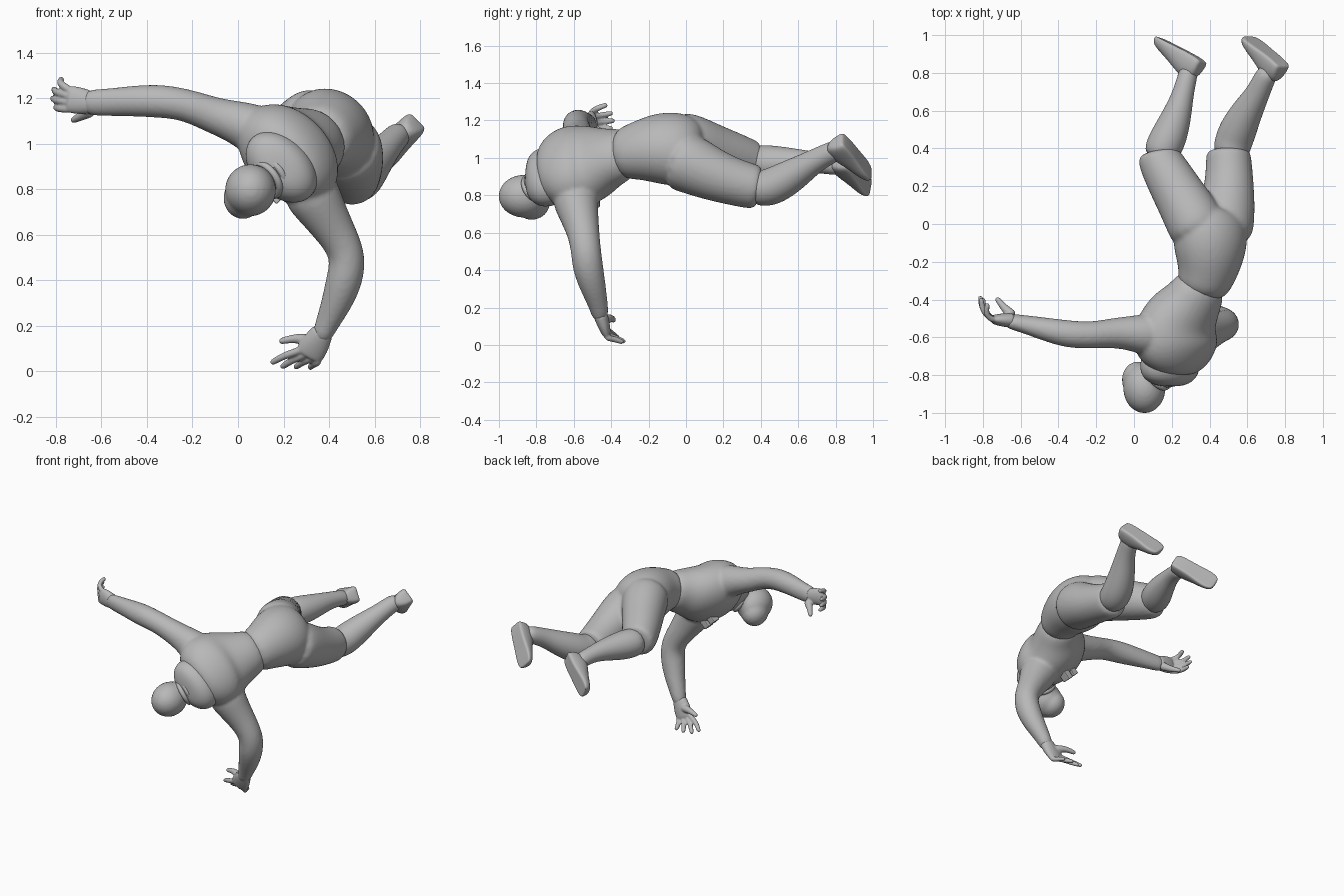
import bpy, bmesh
from math import cos, sin, pi
from mathutils import Vector, Matrix

old = bpy.data.objects.get("Cube")
if old:
    bpy.data.objects.remove(old, do_unlink=True)

SIDES = 14
LEFT = Vector((0.7, 0, -0.7))      # the body's own left, since the torso is rolled
BACK = Vector((0.7, 0, 0.7))

clay = bpy.data.materials.new("clay_grey")
clay.use_nodes = True
grey = (0.48, 0.48, 0.48, 1)
clay.diffuse_color = grey
clay.node_tree.nodes["Principled BSDF"].inputs["Base Color"].default_value = grey


def loft(bm, sections, side=LEFT, flat=-1.0):
    """Closed tube through (x, y, z, half width[, half depth]) sections."""
    centres = [Vector(s[:3]) for s in sections]
    rings = []
    for i, s in enumerate(sections):
        ahead = centres[min(i + 1, len(centres) - 1)]
        behind = centres[max(i - 1, 0)]
        along = (ahead - behind).normalized()
        across = (side - along * side.dot(along)).normalized()
        up = along.cross(across)
        ring = []
        for k in range(SIDES):
            angle = 2 * pi * k / SIDES
            offset = across * cos(angle) * s[3] + up * max(sin(angle), flat) * s[-1]
            ring.append(bm.verts.new(centres[i] + offset * 1.03))
        rings.append(ring)
    for lower, upper in zip(rings, rings[1:]):
        for k in range(SIDES):
            n = (k + 1) % SIDES
            bm.faces.new((lower[k], lower[n], upper[n], upper[k]))
    bm.faces.new(rings[0][::-1])
    bm.faces.new(rings[-1])


def ball(bm, centre, size):
    matrix = Matrix.Translation(centre) @ Matrix.Diagonal((*size, 1))
    bmesh.ops.create_uvsphere(bm, u_segments=20, v_segments=12, radius=1, matrix=matrix)


def finish(name, bm, voxel=None, relax=3, subdivide=True):
    """Turn the bmesh into an object; a voxel size fuses its parts together."""
    bmesh.ops.recalc_face_normals(bm, faces=bm.faces)
    mesh = bpy.data.meshes.new(name)
    bm.to_mesh(mesh)
    bm.free()
    mesh.materials.append(clay)
    obj = bpy.data.objects.new(name, mesh)
    bpy.context.collection.objects.link(obj)
    if subdivide:
        mesh.polygons.foreach_set("use_smooth", [True] * len(mesh.polygons))
        sub = obj.modifiers.new("round", "SUBSURF")
        sub.levels = sub.render_levels = 2
    if voxel:
        fuse = obj.modifiers.new("fuse", "REMESH")
        fuse.mode = "VOXEL"
        fuse.voxel_size = voxel
        fuse.use_smooth_shade = True
        smooth = obj.modifiers.new("relax", "SMOOTH")
        smooth.factor = 0.5
        smooth.iterations = relax
    return obj


# Upper body: torso and both arms fused
bm = bmesh.new()
loft(bm, [(.2, -.785, .925, .12, .08), (.21, -.75, .935, .19, .13),
          (.215, -.69, .94, .24, .17), (.22, -.62, .95, .255, .19),
          (.225, -.54, .955, .25, .185), (.265, -.46, .975, .21, .17),
          (.325, -.39, 1.005, .16, .14), (.37, -.28, 1.03, .14, .12)])
loft(bm, [(.14, -.59, 1.03, .13), (0, -.58, 1.095, .095), (-.1, -.575, 1.12, .08),
          (-.22, -.59, 1.17, .07), (-.35, -.585, 1.19, .075), (-.5, -.55, 1.185, .065, .058),
          (-.6, -.525, 1.18, .06, .045), (-.69, -.51, 1.18, .055, .038)])
loft(bm, [(.29, -.6, .84, .14), (.36, -.58, .72, .11), (.43, -.55, .61, .087),
          (.485, -.535, .51, .079), (.472, -.525, .41, .083), (.435, -.495, .3, .068),
          (.387, -.465, .2, .05), (.36, -.455, .13, .042)], side=Vector((1, 0, 0)))
finish("torso_and_arms", bm, .012, 4)

# Shorts: hips and both thighs fused
bm = bmesh.new()
loft(bm, [(.345, -.38, 1.015, .135, .12), (.385, -.28, 1.035, .155, .145),
          (.4, -.18, 1.05, .19, .175), (.405, -.08, 1.05, .21, .19),
          (.4, .02, 1.04, .2, .17), (.4, .08, 1.02, .14, .1)])
loft(bm, [(.46, -.08, 1, .16), (.48, .02, .97, .16), (.5, .14, .91, .14),
          (.505, .26, .87, .125), (.5, .36, .845, .12), (.5, .4, .84, .11)])
loft(bm, [(.36, -.08, 1.1, .15), (.32, .02, 1.085, .155), (.255, .13, 1.045, .14),
          (.185, .25, 1.01, .128), (.13, .35, .978, .115), (.125, .39, .975, .105)])
finish("shorts", bm, .012, 4)

# Lower legs
bm = bmesh.new()
loft(bm, [(.5, .34, .84, .09), (.525, .43, .835, .1), (.55, .5, .865, .1),
          (.6, .6, .925, .083), (.655, .69, .985, .063), (.69, .77, 1.025, .058),
          (.72, .82, 1.05, .052)])
finish("left_lower_leg", bm)
bm = bmesh.new()
loft(bm, [(.12, .33, .975, .085), (.165, .42, .97, .1), (.2, .5, .97, .092),
          (.235, .6, .975, .073), (.26, .69, .975, .056), (.28, .77, .965, .052),
          (.295, .83, .95, .048)])
finish("right_lower_leg", bm)


# Feet: flat soles, running from heel to toe
def foot(name, heel, toe, shin):
    heel, toe, shin = Vector(heel), Vector(toe), Vector(shin)
    profile = [(0, .04, .06), (.06, .057, .1), (.3, .058, .112), (.55, .062, .08),
               (.8, .07, .058), (.95, .058, .043), (1, .036, .028)]
    sections = [(*heel.lerp(toe, t), width, height) for t, width, height in profile]
    bm = bmesh.new()
    loft(bm, sections, side=(-shin).cross(toe - heel), flat=-.2)
    finish(name, bm)


foot("left_foot", (.79, .82, 1.1), (.6, .99, .91), (.4, .75, .4))
foot("right_foot", (.365, .84, .99), (.125, .985, .835), (.3, .9, 0))


# Hands: palm, four fingers and a thumb
def hand(name, wrist, knuckle_a, knuckle_b, tips, curl, thumb):
    wrist, a, b, curl = map(Vector, (wrist, knuckle_a, knuckle_b, curl))
    middle = (a + b) / 2
    spread = b - a
    half = spread.length / 2 + .012
    bm = bmesh.new()
    loft(bm, [(*wrist.lerp(middle, -.3), .047, .038), (*wrist, .053, .038),
              (*wrist.lerp(middle, .4), half, .035),
              (*wrist.lerp(middle, .85), half, .027), (*middle, half * .9, .02)], side=spread)
    for i, tip in enumerate(tips):
        root = a.lerp(b, i / 3)
        tip = Vector(tip)
        start = root.lerp(wrist, .2)
        bend = root.lerp(tip, .5) + curl
        loft(bm, [(*start, .017), (*root, .017), (*bend, .016),
                  (*bend.lerp(tip, .8), .014), (*tip, .01)], side=spread)
    base, joint, end = map(Vector, thumb)
    loft(bm, [(*base, .03), (*base.lerp(joint, .5), .026), (*joint, .019),
              (*joint.lerp(end, .8), .015), (*end, .01)], side=Vector((.1, .2, 1)))
    finish(name, bm, .006, 2)


hand("left_hand", (.362, -.455, .155), (.26, -.43, .085), (.35, -.42, .035),
     [(.145, -.36, .035), (.19, -.34, .016), (.25, -.325, .015), (.315, -.335, .014)],
     (0, -.01, .008), [(.335, -.445, .13), (.25, -.4, .145), (.18, -.385, .13)])
hand("right_hand", (-.66, -.51, 1.182), (-.755, -.505, 1.245), (-.75, -.505, 1.15),
     [(-.775, -.42, 1.285), (-.81, -.39, 1.24), (-.815, -.38, 1.2), (-.8, -.39, 1.16)],
     (-.02, -.015, 0), [(-.64, -.49, 1.15), (-.69, -.44, 1.12), (-.73, -.39, 1.1)])

# Head with face and neck
bm = bmesh.new()
ball(bm, (.055, -.868, .795), (.115, .137, .115))
ball(bm, (.022, -.825, .76), (.088, .1, .092))
loft(bm, [(.06, -.84, .8, .085), (.12, -.79, .85, .075), (.18, -.72, .89, .075)])
finish("head", bm, .012, 4)

# Hood gathered behind the neck
bm = bmesh.new()
loft(bm, [(.2, -.66, .92, .13, .09), (.195, -.7, .905, .18, .125), (.19, -.76, .895, .185, .13),
          (.185, -.81, .885, .17, .115), (.18, -.845, .88, .12, .08), (.18, -.86, .88, .05, .03)])
finish("hood", bm)

# Collar: two soft rings around the neck
bm = bmesh.new()
neck_dir = Vector((-.7, -.55, -.5)).normalized()
across = neck_dir.cross(BACK).normalized()
up = neck_dir.cross(across)
for centre in ((.15, -.785, .86), (.125, -.8, .84)):
    path = [Vector(centre) + (across * cos(pi * k / 8) + up * sin(pi * k / 8)) * .08
            for k in range(17)]
    loft(bm, [(*p, .016) for p in path], side=neck_dir)
finish("collar", bm)

# Chest pouches
bm = bmesh.new()
for shift in (-.015, .05):
    spot = Vector((.14, -.49, .805)) + LEFT * shift
    turn = Matrix.Rotation(pi / 4, 4, "Y") @ Matrix.Diagonal((.045, .06, .06, 1))
    bmesh.ops.create_cube(bm, size=1, matrix=Matrix.Translation(spot) @ turn)
pouches = finish("chest_pouches", bm, subdivide=False)
soft = pouches.modifiers.new("soft_edges", "BEVEL")
soft.width = .006
soft.segments = 2
